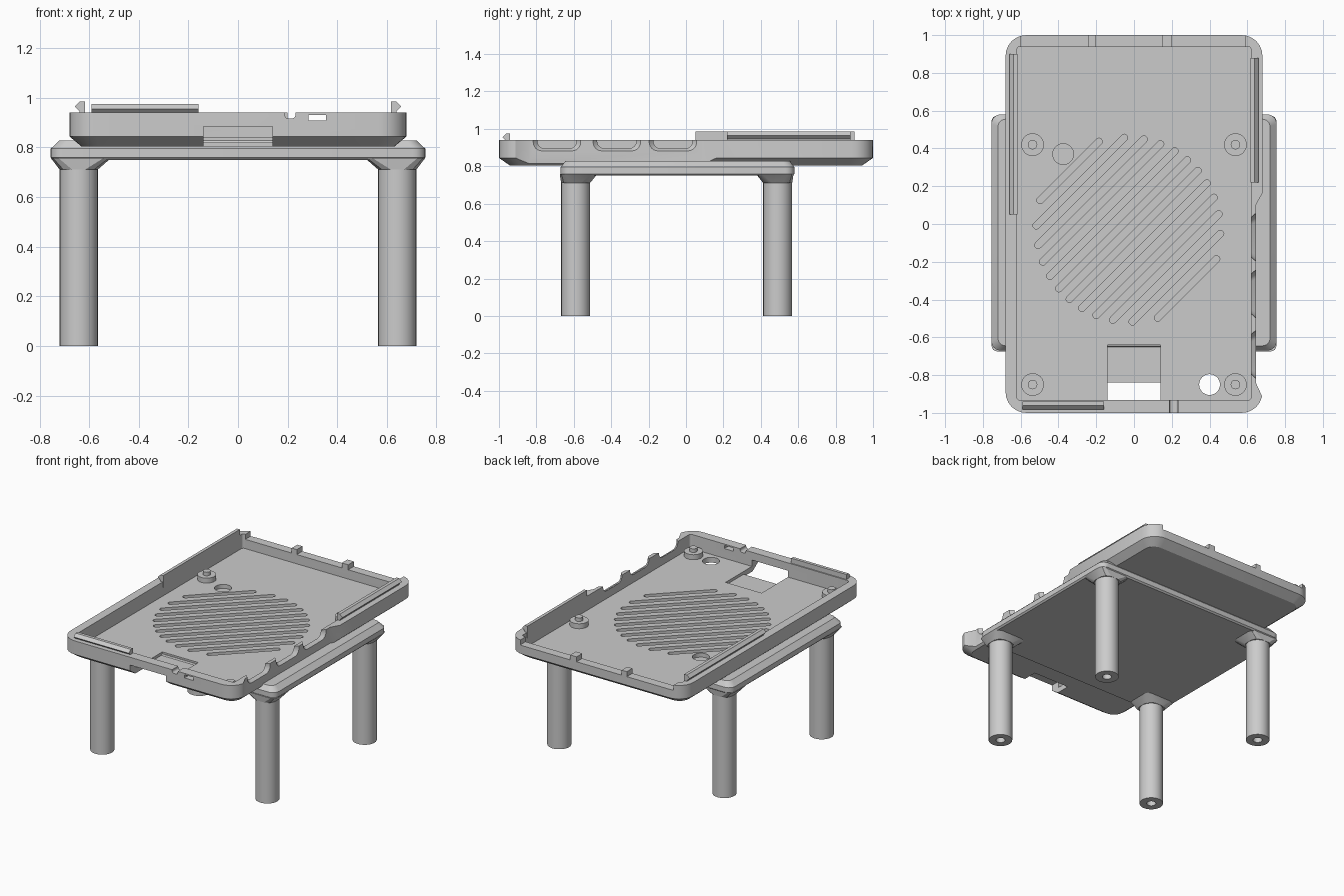
import bpy, bmesh, math
from mathutils import Vector, Matrix

cube = bpy.data.objects.get("Cube")
if cube:
    bpy.data.objects.remove(cube)

grey = bpy.data.materials.new("plain grey plastic")
grey.use_nodes = True
grey.diffuse_color = (0.6, 0.6, 0.6, 1)
grey.node_tree.nodes["Principled BSDF"].inputs["Base Color"].default_value = (0.6, 0.6, 0.6, 1)


def rounded(cx, cy, hx, hy, r, z, seg=6):
    """Ring of a rounded rectangle lying at height z."""
    pts = []
    for q, (sx, sy) in enumerate([(1, 1), (-1, 1), (-1, -1), (1, -1)]):
        for i in range(seg + 1):
            a = math.pi / 2 * (q + i / seg)
            pts.append(Vector((cx + sx * (hx - r) + r * math.cos(a),
                               cy + sy * (hy - r) + r * math.sin(a), z)))
    return pts


def circle(cx, cy, r, z, n=32):
    return [Vector((cx + r * math.cos(2 * math.pi * i / n),
                    cy + r * math.sin(2 * math.pi * i / n), z)) for i in range(n)]


def add_loft(bm, rings):
    """Skin a stack of equal rings and cap both ends."""
    rows = [[bm.verts.new(p) for p in ring] for ring in rings]
    n = len(rows[0])
    for a, b in zip(rows, rows[1:]):
        for i in range(n):
            bm.faces.new((a[i], a[(i + 1) % n], b[(i + 1) % n], b[i]))
    bm.faces.new(rows[0][::-1])
    bm.faces.new(rows[-1])


def build(name, *lofts):
    bm = bmesh.new()
    for rings in lofts:
        add_loft(bm, rings)
    bmesh.ops.recalc_face_normals(bm, faces=bm.faces[:])
    mesh = bpy.data.meshes.new(name)
    bm.to_mesh(mesh)
    bm.free()
    ob = bpy.data.objects.new(name, mesh)
    bpy.context.collection.objects.link(ob)
    mesh.materials.append(grey)
    return ob


def box(x0, x1, y0, y1, z0, z1):
    return [[Vector(p) for p in ((x0, y0, z), (x1, y0, z), (x1, y1, z), (x0, y1, z))]
            for z in (z0, z1)]


def activate(ob):
    bpy.ops.object.select_all(action='DESELECT')
    ob.select_set(True)
    bpy.context.view_layer.objects.active = ob


def cut(ob, *lofts):
    cutter = build("cutter", *lofts)
    cutter.hide_render = True
    mod = ob.modifiers.new("cut", 'BOOLEAN')
    mod.operation = 'DIFFERENCE'
    mod.solver = 'EXACT'
    mod.object = cutter
    activate(ob)
    bpy.ops.object.modifier_apply(modifier=mod.name)
    bpy.data.objects.remove(cutter)


def smooth(ob):
    activate(ob)
    bpy.ops.object.shade_smooth_by_angle(angle=math.radians(30))


# Tray shell with chamfered underside
tray = build("tray", [rounded(0, 0, 0.63, 0.94, 0.07, 0.803),
                      rounded(0, 0, 0.68, 1.0, 0.11, 0.845),
                      rounded(0, 0, 0.68, 1.0, 0.11, 0.94)])
cut(tray, [rounded(0, 0.003, 0.62, 0.935, 0.015, z) for z in (0.84, 1.0)])

# Recess along the port side, with slanted ends
cut(tray, [[Vector((x, y, z)) for x, y in
            ((0.645, -0.84), (0.7, -0.96), (0.7, 0.2), (0.645, 0.1))] for z in (0.7, 1.0)])


# Flared U-shaped port notches
def notch(yc):
    rings = []
    for x, w, h, r in ((0.60, 0.1, 0.06, 0.03), (0.62, 0.105, 0.065, 0.04),
                       (0.66, 0.14, 0.085, 0.05)):
        rings.append([Vector((x, p.x, p.y)) for p in rounded(yc, 0.96, w, h, r, 0)])
    return rings


cut(tray, *[notch(y) for y in (-0.69, -0.37, -0.07)])

# Lowered rear wall, leaving narrow tabs
cut(tray, *[box(a, b, 0.9, 1.05, 0.905, 1.0)
            for a, b in ((-0.6, -0.24), (-0.2, 0.15), (0.2, 0.59))])

# Card opening through front wall and floor, thinned floor behind it
cut(tray, box(-0.14, 0.14, -1.05, -0.84, 0.7, 0.885))
cut(tray, box(-0.14, 0.14, -0.85, -0.64, 0.82, 0.885))

# Front slot and small cable notch
cut(tray, box(0.285, 0.355, -1.05, -0.9, 0.908, 0.93),
    [[Vector((p.x, y, p.y)) for p in rounded(0.21, 0.95, 0.022, 0.033, 0.015, 0)]
     for y in (-1.05, -0.9)])

# Round floor holes
cut(tray, *[[circle(x, y, 0.055, z) for z in (0.7, 0.9)]
            for x, y in ((0.4, -0.85), (-0.375, 0.37))])

# Diagonal vent slots filling a circle
turn = Matrix.Translation((-0.03, -0.03, 0)) @ Matrix.Rotation(math.radians(45), 4, 'Z')
slots = []
for i in range(12):
    off = (i - 5.5) * 0.08
    half = math.sqrt(0.5 ** 2 - off ** 2)
    slots.append([[turn @ p for p in rounded(0, off, half, 0.018, 0.0175, z, 4)]
                  for z in (0.7, 0.9)])
cut(tray, *slots)
smooth(tray)

# Board standoffs with locating pins
for side, sx in (("left", 1), ("right", -1)):
    for end, y in (("front", -0.85), ("rear", 0.42)):
        x = sx * 0.537
        smooth(build(f"{end}_{side}_standoff",
                     [circle(x, y, 0.06, 0.83), circle(x, y, 0.06, 0.875),
                      circle(x, y, 0.025, 0.875), circle(x, y, 0.025, 0.9)]))


# Snap lips: a thin post with a pointed outer ridge
def lip_profile(top):
    return ((0, 0.9), (0.022, 0.93), (0.022, top - 0.04), (0.042, top - 0.02),
            (0.022, top), (0, top))


for name, sx, y0, y1 in (("left_snap_lip", 1, 0.22, 0.88), ("right_snap_lip", -1, 0.05, 0.9)):
    build(name, [[Vector((sx * (0.616 + d), y, z)) for d, z in lip_profile(0.985)]
                 for y in (y0, y1)])
build("front_snap_lip", [[Vector((x, -0.94 - d, z)) for d, z in lip_profile(0.975)]
                         for x in (-0.59, -0.16)])

# Support plate, with a shallow well under the vents
plate = [rounded(0, -0.045, hx, hy, r, z) for hx, hy, r, z in (
    (0.745, 0.615, 0.05, 0.75), (0.755, 0.625, 0.05, 0.76), (0.755, 0.625, 0.05, 0.795),
    (0.72, 0.6, 0.04, 0.828), (0.64, 0.595, 0.03, 0.828), (0.64, 0.595, 0.03, 0.812))]
smooth(build("support_plate", plate))

# Hollow-ended legs with flared brackets
for side, sx in (("left", 1), ("right", -1)):
    for end, y, yo in (("front", -0.59, 0.015), ("rear", 0.49, -0.015)):
        x = sx * 0.642
        smooth(build(f"{end}_{side}_leg",
                     [circle(x, y, r, z) for r, z in (
                         (0.03, 0.15), (0.03, 0), (0.077, 0), (0.077, 0.76))]))
        smooth(build(f"{end}_{side}_bracket",
                     [rounded(x, y, 0.078, 0.078, 0.05, 0.712, 2),
                      rounded(sx * 0.633, y + yo, 0.122, 0.1, 0.03, 0.758, 2)]))
